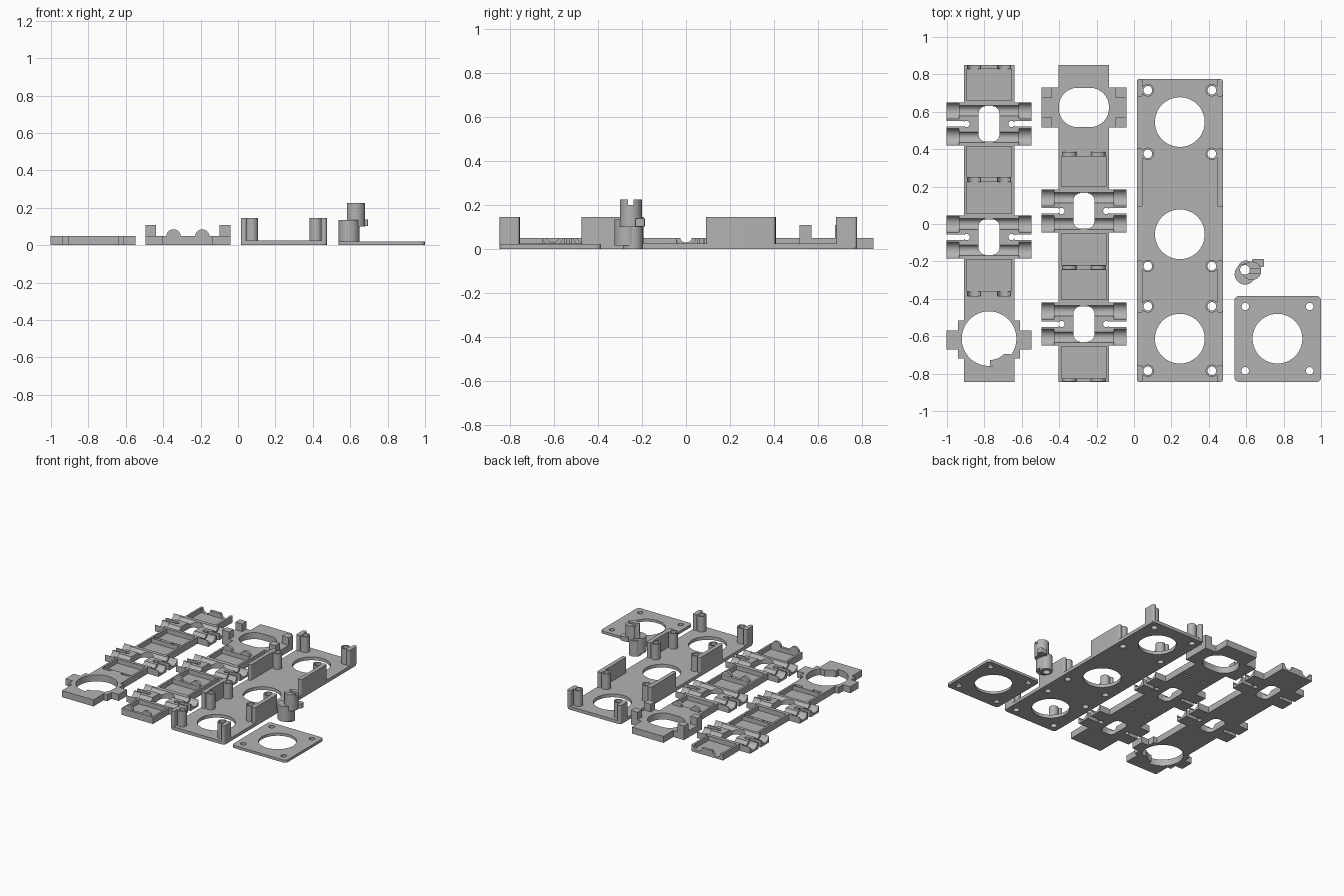
import bpy, bmesh, math
from mathutils import Matrix, Vector

cube = bpy.data.objects.get("Cube")
if cube:
    bpy.data.objects.remove(cube)

grey = bpy.data.materials.new("plain_grey")
grey.use_nodes = True
GREY = (0.45, 0.45, 0.45, 1)
grey.diffuse_color = GREY
grey.node_tree.nodes["Principled BSDF"].inputs["Base Color"].default_value = GREY


def prism(x0, x1, y0, y1, z0, z1, r=0):
    """Upright block whose plan has corners rounded by r."""
    def add(bm):
        pts = []
        for k, (sx, sy) in enumerate([(1, 1), (-1, 1), (-1, -1), (1, -1)]):
            cx = (x1 if sx > 0 else x0) - sx * r
            cy = (y1 if sy > 0 else y0) - sy * r
            n = 8 if r else 0
            for i in range(n + 1):
                a = math.pi / 2 * (k + i / max(n, 1))
                pts.append((cx + r * math.cos(a), cy + r * math.sin(a)))
        low = [bm.verts.new((x, y, z0)) for x, y in pts]
        top = [bm.verts.new((x, y, z1)) for x, y in pts]
        bm.faces.new(low[::-1])
        bm.faces.new(top)
        for i in range(len(pts)):
            j = (i + 1) % len(pts)
            bm.faces.new((low[i], low[j], top[j], top[i]))
    return add


def cyl(centre, r, length, axis="Z", n=32):
    def add(bm):
        turn = {"X": Matrix.Rotation(math.pi / 2, 4, "Y"),
                "Y": Matrix.Rotation(math.pi / 2, 4, "X"),
                "Z": Matrix.Identity(4)}[axis]
        bmesh.ops.create_cone(bm, cap_ends=True, segments=n, radius1=r, radius2=r,
                              depth=length, matrix=Matrix.Translation(Vector(centre)) @ turn)
    return add


def hole(x, y, r, n=32):
    return cyl((x, y, 0.1), r, 0.6, n=n)


def solid(name, shapes):
    bm = bmesh.new()
    for add in shapes:
        add(bm)
    mesh = bpy.data.meshes.new(name)
    bm.to_mesh(mesh)
    bm.free()
    ob = bpy.data.objects.new(name, mesh)
    bpy.context.collection.objects.link(ob)
    return ob


def part(name, shapes, cuts):
    """Join the shapes, then cut the openings out of them."""
    ob = solid(name, shapes)
    cutter = solid(name + "_cutter", cuts)
    cutter.hide_render = True
    mod = ob.modifiers.new("openings", "BOOLEAN")
    mod.operation, mod.solver, mod.use_self = "DIFFERENCE", "EXACT", True
    mod.object = cutter
    bpy.context.view_layer.update()
    ev = ob.evaluated_get(bpy.context.evaluated_depsgraph_get())
    mesh = bpy.data.meshes.new_from_object(ev)
    ob.modifiers.clear()
    ob.data = mesh
    bpy.data.objects.remove(cutter)
    mesh.materials.clear()
    mesh.materials.append(grey)
    bpy.ops.object.select_all(action="DESELECT")
    ob.select_set(True)
    bpy.context.view_layer.objects.active = ob
    bpy.ops.object.shade_smooth_by_angle(angle=math.radians(30))
    return ob


# Small square cover plate
part("cover_plate", [prism(0.537, 1, -0.845, -0.385, 0, 0.02, 0.025)],
     [hole(0.767, -0.613, 0.133, 48)] +
     [hole(0.767 + sx * 0.172, -0.613 + sy * 0.172, 0.02) for sx in (-1, 1) for sy in (-1, 1)])

# Long base plate with screw posts and side walls
MID = 0.245
shapes = [prism(0.015, 0.475, -0.845, 0.775, 0, 0.025, 0.025)]
cuts = [hole(MID, y, 0.133, 48) for y in (0.545, -0.055, -0.613)]
for s in (-1, 1):
    for y in (0.715, 0.375, -0.225, -0.44, -0.785):
        shapes.append(cyl((MID + s * 0.171, y, 0.0775), 0.033, 0.135))
        cuts.append(hole(MID + s * 0.171, y, 0.023))
    for y0, y1 in ((0.68, 0.775), (0.09, 0.405), (-0.475, -0.195), (-0.845, -0.755)):
        xs = sorted((MID + s * 0.23, MID + s * 0.199))
        shapes.append(prism(*xs, y0, y1, 0.01, 0.145, 0.012))
part("base_plate", shapes, cuts)


# Rails: hinge cradles, hollow bays and cross walls
H = 0.05


def rail(cx, cradles, bays, y0, y1):
    shapes = [prism(cx - 0.135, cx + 0.135, y0, y1, 0, H)]
    cuts = [prism(cx - 0.12, cx + 0.12, a, b, 0.015, 0.2) for a, b in bays]
    for c in cradles:
        cuts.append(prism(cx - 0.056, cx + 0.056, c - 0.095, c + 0.095, -0.1, 0.2, 0.04))
        for s in (-1, 1):
            cuts.append(hole(cx + s * 0.12, c, 0.017, 20))
            for t in (-1, 1):
                xs = sorted((cx + s * 0.13, cx + s * 0.227))
                ys = sorted((c + t * 0.015, c + t * 0.115))
                shapes.append(prism(*xs, *ys, 0, H))
                row = c + t * 0.07
                cuts.append(cyl((cx + s * 0.2, row, 0.06), 0.046, 0.08, "X"))
                cuts.append(cyl((cx + s * 0.1, row, 0.06), 0.03, 0.16, "X"))
    return shapes, cuts


# Left rail: notched cross walls and a ring end
LX = -0.775
shapes, cuts = rail(LX, (0.535, -0.07),
                    ((0.66, 0.83), (0.25, 0.415), (0.055, 0.225), (-0.36, -0.19)),
                    -0.845, 0.85)
for y in (0.84, 0.2375, -0.3725):
    cuts += [cyl((LX + s * 0.08, y, H), 0.035, 0.024, "Y") for s in (-1, 1)]
shapes += [prism(LX - 0.227, LX + 0.227, -0.67, -0.57, 0, H),
           prism(LX - 0.165, LX + 0.165, -0.72, -0.515, 0, H)]
cuts.append(hole(LX, -0.613, 0.146, 64))
part("left_rail", shapes, cuts)

# Stop inside the ring end
part("ring_stop", [prism(LX + 0.005, LX + 0.115, -0.757, -0.695, 0, H)],
     [hole(LX, -0.613, 0.115, 48),
      prism(LX + 0.085, LX + 0.2, -0.8, -0.73, -0.1, 0.2)])

# Right rail: cross walls with round tabs and a wide opening at the end
RX = -0.268
shapes, cuts = rail(RX, (0.07, -0.535),
                    ((0.2, 0.36), (-0.22, -0.05), (-0.405, -0.245), (-0.825, -0.655)),
                    -0.845, 0.85)
for y in (0.373, -0.2325, -0.832):
    for s in (-1, 1):
        shapes.append(cyl((RX + s * 0.077, y, 0.046), 0.039, 0.022, "Y"))
        x = RX + s * 0.077
        cuts.append(prism(x - 0.03, x + 0.03, y - 0.03, y - 0.014, -0.1, 0.014))
shapes.append(prism(RX - 0.227, RX + 0.227, 0.515, 0.73, 0, H))
for s in (-1, 1):
    xs = sorted((RX + s * 0.227, RX + s * 0.17))
    shapes += [prism(*xs, a, b, 0.01, 0.108) for a, b in ((0.515, 0.57), (0.675, 0.73))]
cuts.append(prism(RX - 0.134, RX + 0.134, 0.518, 0.728, -0.1, 0.3, 0.1))
part("right_rail", shapes, cuts)

# Turning latch: offset collar, slotted stem and side tab
part("latch_knob",
     [cyl((0.594, -0.268, 0.076), 0.056, 0.118),
      cyl((0.63, -0.25, 0.1625), 0.05, 0.125),
      cyl((0.6, -0.24, 0.06), 0.045, 0.12),
      prism(0.63, 0.695, -0.23, -0.187, 0.103, 0.138, 0.008)],
     [hole(0.593, -0.245, 0.026),
      prism(0.5, 0.75, -0.262, -0.238, 0.2, 0.3)])
